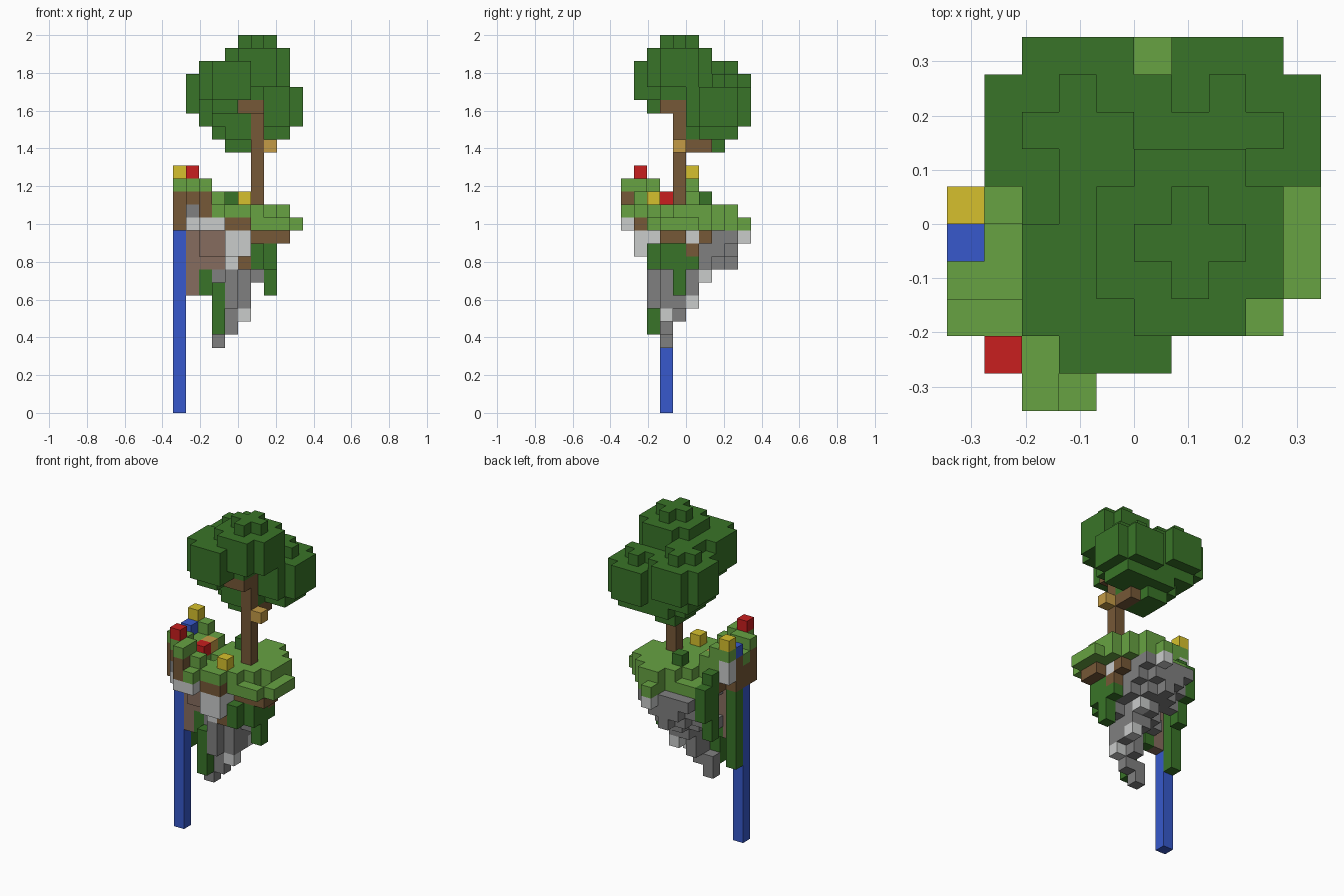
import bpy
import bmesh
from mathutils import Vector

if "Cube" in bpy.data.objects:
    bpy.data.objects.remove(bpy.data.objects["Cube"], do_unlink=True)

UNIT = 2 / 29          # edge of one block
HALF_GRID = 5          # the island is ten blocks wide and deep


def linear(channel):
    c = channel / 255
    return c / 12.92 if c <= 0.04045 else ((c + 0.055) / 1.055) ** 2.4


def make_material(name, hex_code):
    colour = tuple(linear(v) for v in bytes.fromhex(hex_code)) + (1,)
    mat = bpy.data.materials.new(name)
    mat.use_nodes = True
    mat.diffuse_color = colour
    mat.node_tree.nodes["Principled BSDF"].inputs["Base Color"].default_value = colour
    return mat


materials = {name: make_material(name, code) for name, code in {
    "leaf green": "397428", "grass green": "67a242", "bark brown": "765837",
    "clay brown": "866c5e", "cut wood": "c49b46", "stone grey": "808080",
    "pale stone": "cacccb", "water blue": "3759cc", "flower red": "c81e1e",
    "flower yellow": "d6c02d"}.items()}

cells = {}             # block position -> (part, colour); later parts replace earlier ones


def span(value):
    lo, hi = value if isinstance(value, tuple) else (value, value)
    return range(lo, hi + 1)


def fill(part, colour, x, y, z):
    for i in span(x):
        for j in span(y):
            for k in span(z):
                cells[i, j, k] = (part, colour)


def disc(part, colour, centre, radius, z):
    for i in range(HALF_GRID * 2):
        for j in range(HALF_GRID * 2):
            if (i - centre[0]) ** 2 + (j - centre[1]) ** 2 <= radius ** 2:
                fill(part, colour, i, j, z)


# Tapering rock under the island
rock = ("rock", "stone grey")
disc(*rock, centre=(4, 6), radius=2.9, z=13)
disc(*rock, centre=(4, 6), radius=2.3, z=12)
disc(*rock, centre=(4, 6), radius=2.1, z=11)
fill(*rock, x=(3, 5), y=3, z=(11, 13))
fill(*rock, x=6, y=(3, 5), z=(11, 13))
disc(*rock, centre=(4, 4), radius=2.1, z=10)
fill(*rock, x=(4, 5), y=(3, 5), z=9)
fill(*rock, x=4, y=2, z=(8, 9))
fill(*rock, x=(4, 5), y=(3, 4), z=8)
fill(*rock, x=4, y=(3, 4), z=7)
fill(*rock, x=(3, 4), y=3, z=6)
fill(*rock, x=3, y=3, z=5)

# Soil layer and grass plateau
soil = ("soil", "bark brown")
fill(*soil, x=(6, 8), y=(3, 4), z=13)
fill(*soil, x=7, y=6, z=13)
fill(*soil, x=7, y=5, z=12)
fill(*soil, x=(4, 5), y=1, z=14)
fill(*soil, x=5, y=2, z=11)
grass = ("grass", "grass green")
disc(*grass, centre=(5.3, 4.9), radius=3.3, z=14)
fill(*grass, x=9, y=(3, 5), z=14)
fill(*grass, x=(3, 8), y=2, z=14)
fill(*grass, x=5, y=9, z=14)
fill(*grass, x=2, y=(3, 7), z=14)
disc(*grass, centre=(5.5, 5), radius=3.1, z=15)
fill(*grass, x=(3, 5), y=(1, 2), z=15)
fill(*grass, x=3, y=1, z=16)

# Raised cliff on the water side
cliff = ("cliff", "bark brown")
fill(*cliff, x=0, y=(2, 3), z=(14, 15))
fill(*cliff, x=0, y=2, z=16)
fill(*cliff, x=0, y=4, z=(14, 16))
fill(*cliff, x=1, y=(1, 5), z=(14, 16))
fill(*cliff, x=2, y=(0, 1), z=(14, 16))
fill(*cliff, x=2, y=(2, 5), z=14)
turf = ("cliff_turf", "grass green")
fill(*turf, x=(0, 1), y=2, z=17)
fill(*turf, x=(1, 2), y=1, z=17)
fill(*turf, x=2, y=0, z=17)
fill(*turf, x=3, y=0, z=15)
fill(*turf, x=2, y=(2, 5), z=15)
fill(*turf, x=(0, 1), y=3, z=16)
fill(*turf, x=1, y=4, z=16)
fill(*turf, x=(1, 2), y=5, z=16)
fill(*turf, x=(0, 1), y=5, z=17)
fill("cliff_stone", "stone grey", x=1, y=1, z=15)

# Clay face and pale boulders
clay = ("clay", "clay brown")
fill(*clay, x=(1, 3), y=3, z=(11, 13))
fill(*clay, x=(2, 3), y=2, z=(12, 13))
fill(*clay, x=1, y=3, z=(9, 10))
boulder = ("boulders", "pale stone")
fill(*boulder, x=(1, 3), y=1, z=14)
fill(*boulder, x=(2, 3), y=0, z=14)
fill(*boulder, x=(4, 5), y=(1, 2), z=13)
fill(*boulder, x=(4, 5), y=1, z=12)
fill(*boulder, x=4, y=2, z=11)
fill(*boulder, x=0, y=5, z=(15, 16))
fill(*boulder, x=7, y=5, z=13)
fill(*boulder, x=5, y=9, z=13)
fill(*boulder, x=5, y=6, z=10)
fill(*boulder, x=5, y=5, z=8)
fill(*boulder, x=5, y=3, z=7)

# Hanging vines and a bush
vine = ("vines", "leaf green")
fill(*vine, x=6, y=(2, 3), z=(11, 12))
fill(*vine, x=7, y=(3, 4), z=(11, 12))
fill(*vine, x=7, y=5, z=11)
fill(*vine, x=7, y=4, z=(9, 10))
fill(*vine, x=3, y=2, z=(6, 9))
fill(*vine, x=2, y=3, z=(9, 10))
fill(*vine, x=0, y=4, z=(7, 13))
fill(*vine, x=1, y=6, z=(10, 15))
fill(*vine, x=1, y=7, z=(12, 14))
fill("bush", "leaf green", x=4, y=6, z=16)

# Spring and waterfall
fill("waterfall", "water blue", x=0, y=3, z=(0, 13))
fill("spring", "water blue", x=0, y=4, z=17)

# Flowers
fill("ledge_yellow_flower", "flower yellow", x=0, y=5, z=18)
fill("ledge_red_flower", "flower red", x=1, y=1, z=18)
fill("meadow_yellow_flower", "flower yellow", x=5, y=2, z=16)
fill("meadow_red_flower", "flower red", x=2, y=3, z=16)
fill("stump", "cut wood", x=2, y=4, z=16)

# Tall leaf cluster
tall = ("tall_canopy", "leaf green")
fill(*tall, x=(3, 4), y=(2, 5), z=23)
fill(*tall, x=(2, 6), y=(3, 5), z=24)
fill(*tall, x=(2, 5), y=2, z=24)
fill(*tall, x=(2, 8), y=(3, 4), z=(25, 26))
fill(*tall, x=(3, 8), y=5, z=(25, 26))
fill(*tall, x=(2, 7), y=2, z=(25, 26))
fill(*tall, x=(3, 5), y=1, z=(24, 26))
fill(*tall, x=(4, 7), y=6, z=(24, 26))
fill(*tall, x=(4, 8), y=(3, 5), z=27)
fill(*tall, x=(5, 7), y=(2, 6), z=27)
disc(*tall, centre=(6, 4), radius=1, z=28)

# Two rounded rear leaf clusters, joined by a lower lobe
for part, x, base in (("left_rear_canopy", 7, 22), ("right_rear_canopy", 3, 23)):
    leaf = (part, "leaf green")
    disc(*leaf, centre=(x, 7), radius=1.5, z=base - 1)
    disc(*leaf, centre=(x, 7), radius=2.3, z=(base, base + 2))
    disc(*leaf, centre=(x, 7), radius=1, z=base + 3)
lobe = ("lower_canopy", "leaf green")
disc(*lobe, centre=(4, 6), radius=2.3, z=(22, 23))
disc(*lobe, centre=(4.5, 6), radius=2.3, z=21)
fill(*lobe, x=(4, 5), y=(5, 7), z=20)

# Trunk and branches
fill("trunk", "bark brown", x=6, y=4, z=(15, 23))
fill("back_branch", "bark brown", x=6, y=(5, 6), z=20)
fill("front_branch", "bark brown", x=(5, 6), y=3, z=23)
fill("branch_stub", "cut wood", x=7, y=4, z=20)

# Turn every part into a mesh of its exposed block faces
AXES = [Vector(a) for a in ((1, 0, 0), (0, 1, 0), (0, 0, 1))]
parts = {}
for cell, (part, colour) in cells.items():
    parts.setdefault((part, colour), []).append(cell)

for (part, colour), blocks in parts.items():
    bm = bmesh.new()
    for block in blocks:
        middle = Vector(block) + Vector((0.5 - HALF_GRID, 0.5 - HALF_GRID, 0.5))
        for axis in range(3):
            for sign in (-1, 1):
                normal = AXES[axis] * sign
                if tuple(int(v) for v in Vector(block) + normal) in cells:
                    continue
                u = AXES[(axis + 1) % 3] / 2
                v = AXES[(axis + 2) % 3] * sign / 2
                centre = middle + normal / 2
                ring = (centre - u - v, centre + u - v, centre + u + v, centre - u + v)
                bm.faces.new([bm.verts.new(p * UNIT) for p in ring])
    bmesh.ops.remove_doubles(bm, verts=bm.verts, dist=UNIT / 100)
    mesh = bpy.data.meshes.new(part)
    bm.to_mesh(mesh)
    bm.free()
    mesh.materials.append(materials[colour])
    bpy.context.collection.objects.link(bpy.data.objects.new(part, mesh))
